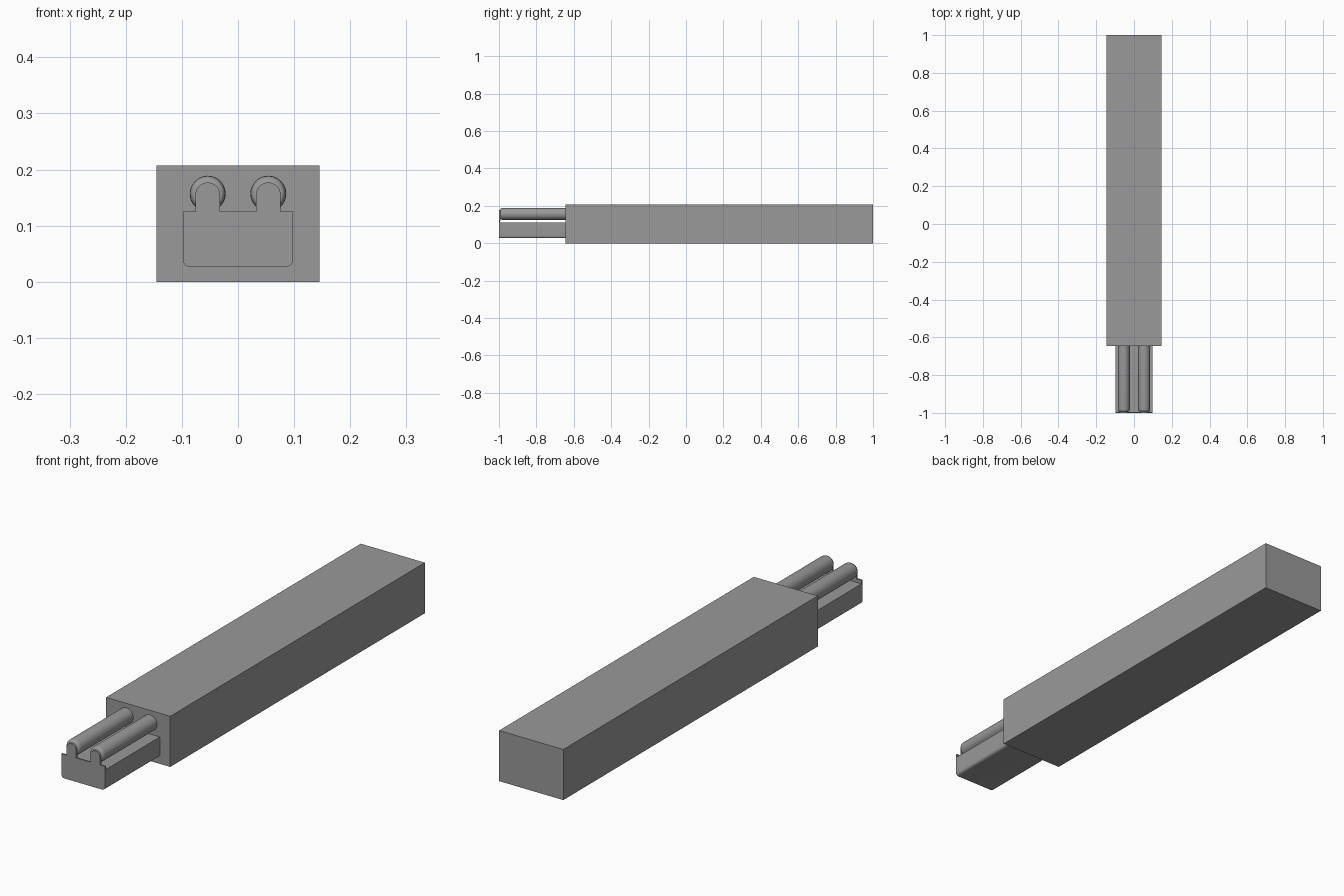
import bpy, bmesh
from math import sin, cos, pi

cube = bpy.data.objects.get("Cube")
if cube:
    bpy.data.objects.remove(cube)

grey = bpy.data.materials.new("mid_grey")
grey.use_nodes = True
colour = (0.32, 0.32, 0.32, 1)
grey.diffuse_color = colour
grey.node_tree.nodes["Principled BSDF"].inputs["Base Color"].default_value = colour


def finish(name, bm, smooth=False):
    bmesh.ops.recalc_face_normals(bm, faces=bm.faces)
    mesh = bpy.data.meshes.new(name)
    bm.to_mesh(mesh)
    bm.free()
    mesh.materials.append(grey)
    obj = bpy.data.objects.new(name, mesh)
    bpy.context.collection.objects.link(obj)
    if smooth:
        bpy.ops.object.select_all(action='DESELECT')
        obj.select_set(True)
        bpy.context.view_layer.objects.active = obj
        bpy.ops.object.shade_smooth_by_angle(angle=0.6)
    return obj


def extrude_outline(name, outline, y0, y1, smooth=False):
    """Extrude an x-z outline from y0 to y1."""
    bm = bmesh.new()
    face = bm.faces.new([bm.verts.new((x, y0, z)) for x, z in outline])
    ext = bmesh.ops.extrude_face_region(bm, geom=[face])
    verts = [v for v in ext["geom"] if isinstance(v, bmesh.types.BMVert)]
    bmesh.ops.translate(bm, verts=verts, vec=(0, y1 - y0, 0))
    return finish(name, bm, smooth)


def arc(cx, cz, r, start, end, steps):
    angles = [start + (end - start) * i / steps for i in range(steps + 1)]
    return [(cx + r * cos(a), cz + r * sin(a)) for a in angles]


def tray_outline(top, half=0.098, bottom=0.027, r=0.012):
    """Flat top with rounded lower corners."""
    return ([(half, top), (-half, top)]
            + arc(r - half, bottom + r, r, pi, 1.5 * pi, 6)
            + arc(half - r, bottom + r, r, 1.5 * pi, 2 * pi, 6))


def pin(name, x, z, profile, sides=32):
    """Lathe a (radius, y) profile around the pin's axis."""
    bm = bmesh.new()
    rings = []
    for r, y in profile:
        rings.append([bm.verts.new((px, y, pz))
                      for px, pz in arc(x, z, r, 0, 2 * pi, sides)[:-1]])
    for a, b in zip(rings, rings[1:]):
        for i in range(sides):
            j = (i + 1) % sides
            bm.faces.new((a[i], a[j], b[j], b[i]))
    bm.faces.new(rings[0])
    bm.faces.new(rings[-1])
    return finish(name, bm, True)


# Main housing
w, h = 0.145, 0.207
extrude_outline("housing", [(-w, 0), (w, 0), (w, h), (-w, h)], -0.645, 1.0)

# Lower support block with its thin, slightly taller end plate
extrude_outline("support_block", tray_outline(0.11), -0.996, -0.64, True)
extrude_outline("end_plate", tray_outline(0.125), -1.0, -0.994, True)

# Pair of round pins, each held by an arched tab on the end plate
pin_z, tab = 0.157, 0.022
pin_profile = [(0.025, -0.993), (0.028, -0.991), (0.031, -0.985),
               (0.032, -0.977), (0.032, -0.64)]
for side, x in (("left", 0.054), ("right", -0.054)):
    pin(side + "_pin", x, pin_z, pin_profile)
    outline = ([(x - tab, 0.12), (x + tab, 0.12)]
               + arc(x, 0.155, tab, 0, pi, 16))
    extrude_outline(side + "_tab", outline, -1.0, -0.992, True)
